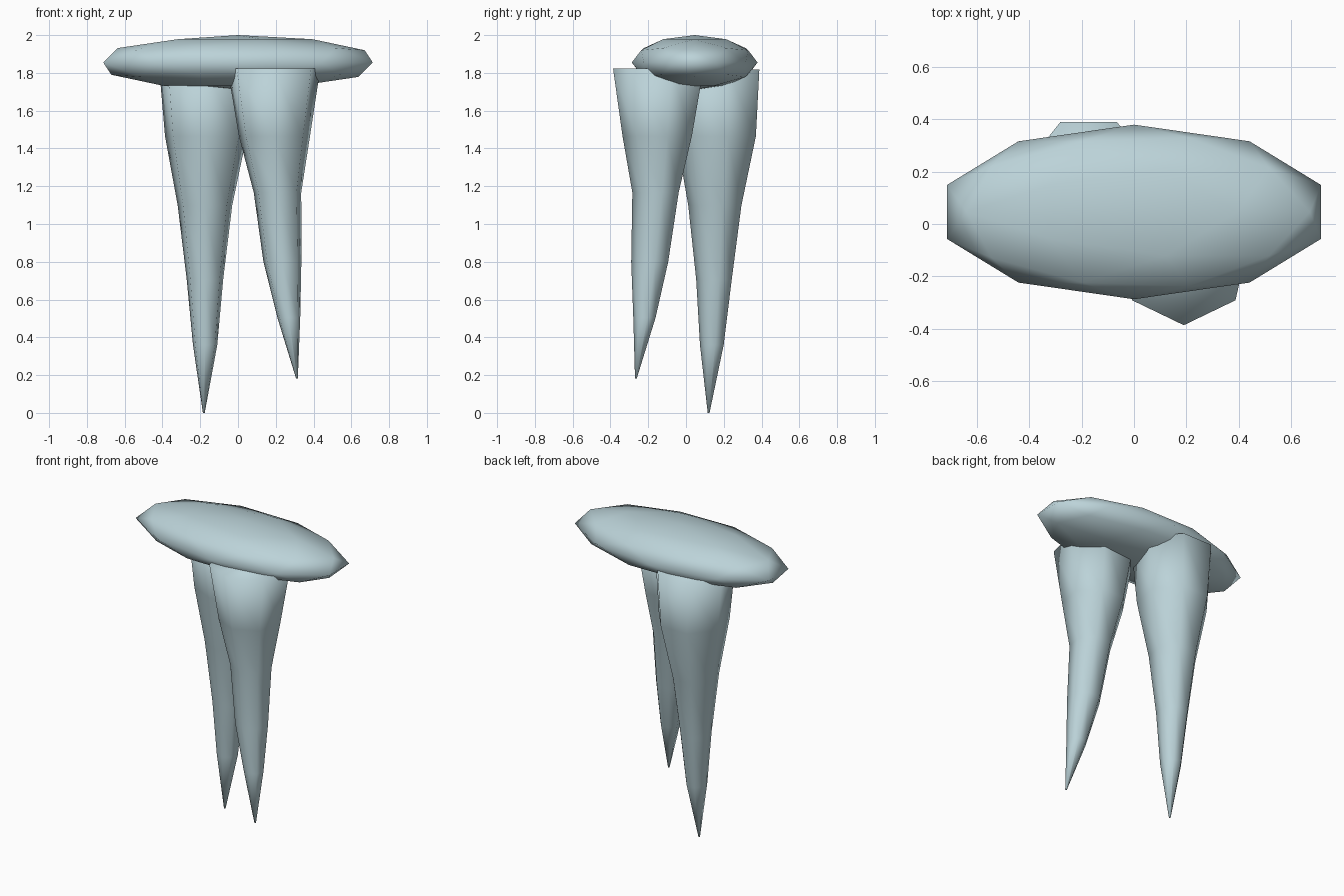
import bpy, bmesh, math

if "Cube" in bpy.data.objects:
    bpy.data.objects.remove(bpy.data.objects["Cube"])

mat = bpy.data.materials.new("pale blue")
mat.diffuse_color = (0.50, 0.65, 0.69, 1)
mat.use_nodes = True
mat.node_tree.nodes["Principled BSDF"].inputs["Base Color"].default_value = mat.diffuse_color


def add_part(name, bm):
    """Turn a bmesh into a smooth shaded object."""
    bmesh.ops.recalc_face_normals(bm, faces=bm.faces)
    for f in bm.faces:
        f.smooth = True
    mesh = bpy.data.meshes.new(name)
    bm.to_mesh(mesh)
    bm.free()
    mesh.materials.append(mat)
    obj = bpy.data.objects.new(name, mesh)
    bpy.context.collection.objects.link(obj)
    return obj


def leg(name, rings, sides=7):
    """Loft a seven-sided tapered leg through rings of (x, y, z, radius)."""
    bm = bmesh.new()
    loops = []
    for x, y, z, r in rings:
        loop = []
        for i in range(sides):
            a = 2 * math.pi * i / sides
            loop.append(bm.verts.new((x + r * math.sin(a), y - r * math.cos(a), z)))
        loops.append(loop)
    for lo, hi in zip(loops, loops[1:]):
        for i in range(sides):
            j = (i + 1) % sides
            bm.faces.new((lo[i], lo[j], hi[j], hi[i]))
    bm.faces.new(loops[0])
    bm.faces.new(loops[-1])
    return add_part(name, bm)


# Flattened oval top
bm = bmesh.new()
bmesh.ops.create_icosphere(bm, subdivisions=2, radius=1)
bmesh.ops.scale(bm, vec=(0.75, 0.333, 0.145), verts=bm.verts)
bmesh.ops.translate(bm, vec=(0, 0.046, 1.855), verts=bm.verts)
add_part("oval_top", bm)

# Bent front leg, raised off the ground
leg("front_leg", [
    (0.190, -0.134, 1.823, 0.252),
    (0.193, -0.143, 1.465, 0.193),
    (0.209, -0.155, 1.167, 0.129),
    (0.235, -0.187, 0.800, 0.103),
    (0.269, -0.217, 0.504, 0.062),
    (0.312, -0.265, 0.183, 0.005),
])

# Straight back leg, reaching the ground
leg("back_leg", [
    (-0.173, 0.163, 1.818, 0.250),
    (-0.170, 0.170, 1.465, 0.222),
    (-0.175, 0.160, 1.098, 0.148),
    (-0.175, 0.153, 0.706, 0.099),
    (-0.174, 0.140, 0.360, 0.066),
    (-0.181, 0.120, 0.000, 0.005),
])
